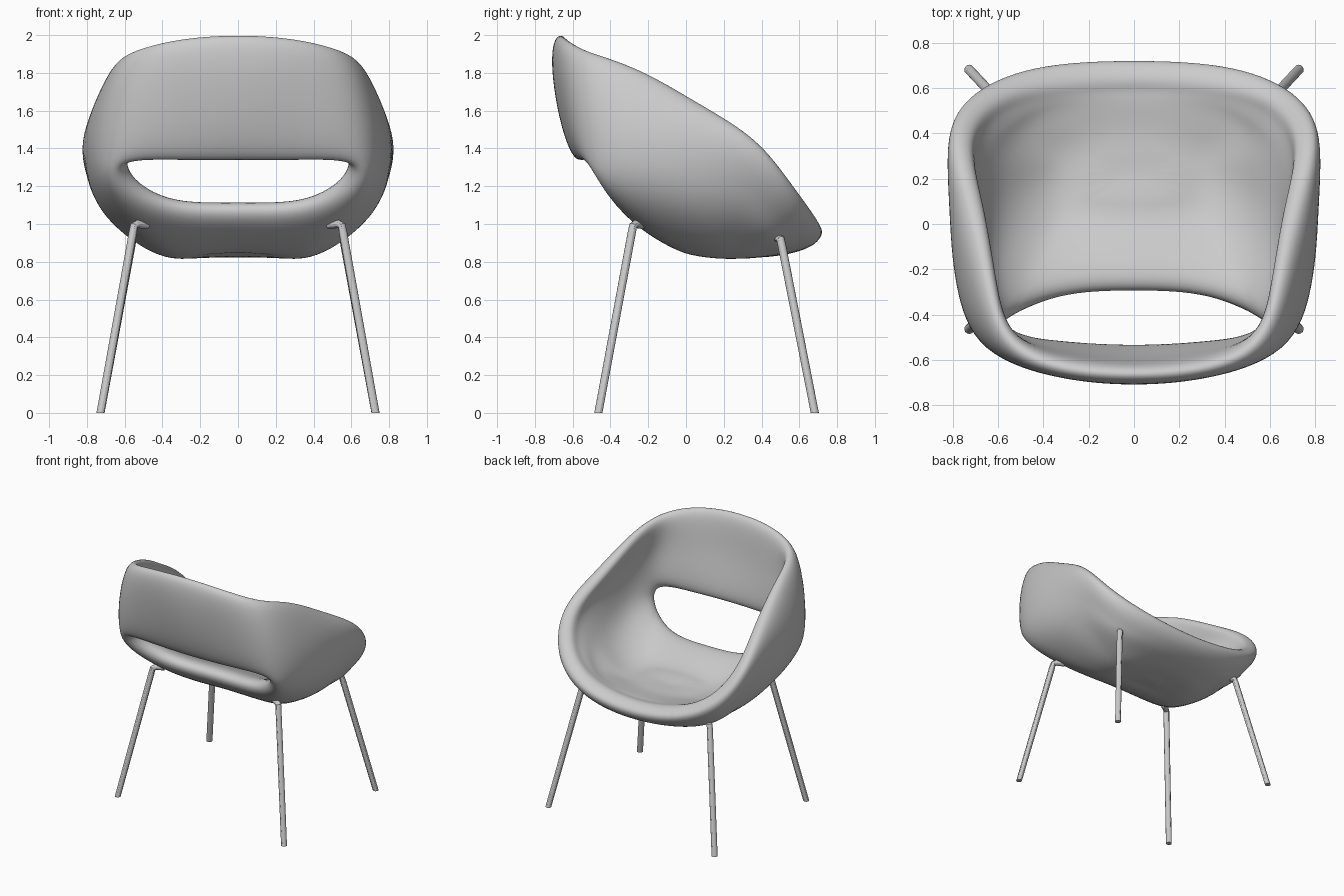
import bpy, bmesh
from mathutils import Vector

if "Cube" in bpy.data.objects:
    bpy.data.objects.remove(bpy.data.objects["Cube"])

# Shell surface: right half, from back centre round to front centre.
# Each column runs from the rim down to the seat base.
COLS = [
    [(0, -.665, 2.01), (0, -.64, 1.68), (0, -.555, 1.325), (0, -.315, 1.08), (0, -.05, .93)],
    [(.32, -.635, 1.985), (.33, -.605, 1.68), (.34, -.54, 1.325), (.34, -.335, 1.09), (.2, -.05, .925)],
    [(.55, -.51, 1.92), (.60, -.515, 1.63), (.625, -.49, 1.335), (.60, -.40, 1.16), (.36, -.03, .915)],
    [(.63, -.25, 1.825), (.70, -.27, 1.6), (.73, -.24, 1.36), (.655, -.15, 1.12), (.40, .08, .90)],
    [(.69, .08, 1.63), (.75, .06, 1.5), (.75, .06, 1.3), (.655, .10, 1.07), (.40, .18, .89)],
    [(.76, .36, 1.45), (.765, .33, 1.34), (.72, .31, 1.2), (.615, .28, 1.04), (.39, .27, .885)],
    [(.685, .545, 1.23), (.66, .52, 1.13), (.60, .47, 1.045), (.53, .42, .965), (.34, .35, .88)],
    [(.42, .665, 1.06), (.40, .625, .995), (.37, .57, .945), (.33, .50, .91), (.2, .40, .88)],
    [(0, .69, 1.005), (0, .655, .945), (0, .59, .912), (0, .51, .892), (0, .41, .88)],
]
# Shell thickness from rim to seat base
T_BACK = (.11, .11, .11, .15, .17, .17)
T_SIDE = (.11, .115, .145, .165, .17, .17)
T_FRONT = (.11, .15, .165, .17, .17, .17)
HALF, T_MAX = .055, .2
CENTRE = Vector((0, .22, .88))
HOLE = (0, 1, 14, 15)        # column gaps left open between back and seat


def build_shell():
    # Mirror the columns and add an inner ring around the seat centre
    cols = [[Vector(p) for p in c] for c in COLS]
    cols += [[Vector((-p.x, p.y, p.z)) for p in c] for c in cols[7:0:-1]]
    for c in cols:
        c.append(c[-1].lerp(CENTRE, .5))
    n, m = len(cols), len(cols[0])

    # Push the cage outward so the subdivided surface passes through the points
    def smooth(g):
        a = [[(g[i - 1][j] + 4 * g[i][j] + g[(i + 1) % n][j]) / 6 for j in range(m)] for i in range(n)]
        out = []
        for i in range(n):
            row = []
            for j in range(m):
                if j == m - 1:
                    row.append(g[i][j])
                elif j == 0 or (i in (0, 1, 2, 14, 15) and j in (2, 3)):
                    row.append(a[i][j])
                else:
                    row.append((a[i][j - 1] + 4 * a[i][j] + a[i][j + 1]) / 6)
            out.append(row)
        return out

    cage = [[p.copy() for p in c] for c in cols]
    for _ in range(2):
        s = smooth(cage)
        cage = [[cage[i][j] + cols[i][j] - s[i][j] for j in range(m)] for i in range(n)]

    bm = bmesh.new()
    layer = bm.verts.layers.deform.verify()
    v = [[bm.verts.new(p) for p in c] for c in cage]
    mid = bm.verts.new(CENTRE)
    for i in range(n):
        k = (i + 1) % n
        for j in range(m - 1):
            if not (j == 2 and i in HOLE):
                bm.faces.new((v[i][j], v[i][j + 1], v[k][j + 1], v[k][j]))
        bm.faces.new((v[i][m - 1], mid, v[k][m - 1]))
    bmesh.ops.recalc_face_normals(bm, faces=bm.faces)
    bm.normal_update()
    if mid.normal.z > 0:
        bmesh.ops.reverse_faces(bm, faces=bm.faces)
        bm.normal_update()

    # Move to the outer skin and store the inward thickness as weights
    mid[layer][0] = T_BACK[-1] / T_MAX
    for i in range(n):
        d = min(i, n - i)
        t = T_BACK if d < 2 else T_SIDE if d < 6 else T_FRONT
        for j in range(m):
            v[i][j][layer][0] = t[j] / T_MAX
    shift = [w.normal * HALF * min(w.calc_shell_factor(), 1.3) for w in bm.verts]
    for w, d in zip(bm.verts, shift):
        w.co += d

    me = bpy.data.meshes.new("seat_shell")
    bm.to_mesh(me)
    bm.free()
    me.shade_smooth()
    ob = bpy.data.objects.new("seat_shell", me)
    bpy.context.collection.objects.link(ob)
    if not ob.vertex_groups:
        ob.vertex_groups.new(name="thickness")
    sol = ob.modifiers.new("thickness", 'SOLIDIFY')
    sol.thickness = T_MAX
    sol.offset = -1
    sol.vertex_group = "thickness"
    sol.use_even_offset = True
    sub = ob.modifiers.new("smooth", 'SUBSURF')
    sub.levels = sub.render_levels = 3


def build_leg(name, pts):
    # Round tube along a path, cut flat at the floor
    cu = bpy.data.curves.new(name, 'CURVE')
    cu.dimensions = '3D'
    cu.bevel_depth = .022
    cu.bevel_resolution = 4
    cu.use_fill_caps = True
    sp = cu.splines.new('POLY')
    sp.points.add(len(pts) - 1)
    for q, p in zip(sp.points, pts):
        q.co = (*p, 1)
    ob = bpy.data.objects.new(name, cu)
    bpy.context.collection.objects.link(ob)
    bpy.ops.object.select_all(action='DESELECT')
    ob.select_set(True)
    bpy.context.view_layer.objects.active = ob
    bpy.ops.object.convert(target='MESH')
    ob = bpy.context.view_layer.objects.active
    for w in ob.data.vertices:
        w.co.z = max(w.co.z, 0)
    bpy.ops.object.shade_smooth_by_angle()


build_shell()

# Splayed legs, bent inward at the top into the shell
for side, s in (("left", -1), ("right", 1)):
    build_leg("front_leg_" + side, [(s * .48, -.23, .995), (s * .53, -.265, 1.0), (s * .55, -.28, .99),
                                    (s * .557, -.288, .95), (s * .728, -.464, -.008)])
    build_leg("rear_leg_" + side, [(s * .48, .46, .925), (s * .535, .485, .93), (s * .557, .5, .92),
                                   (s * .564, .507, .89), (s * .728, .682, -.008)])
